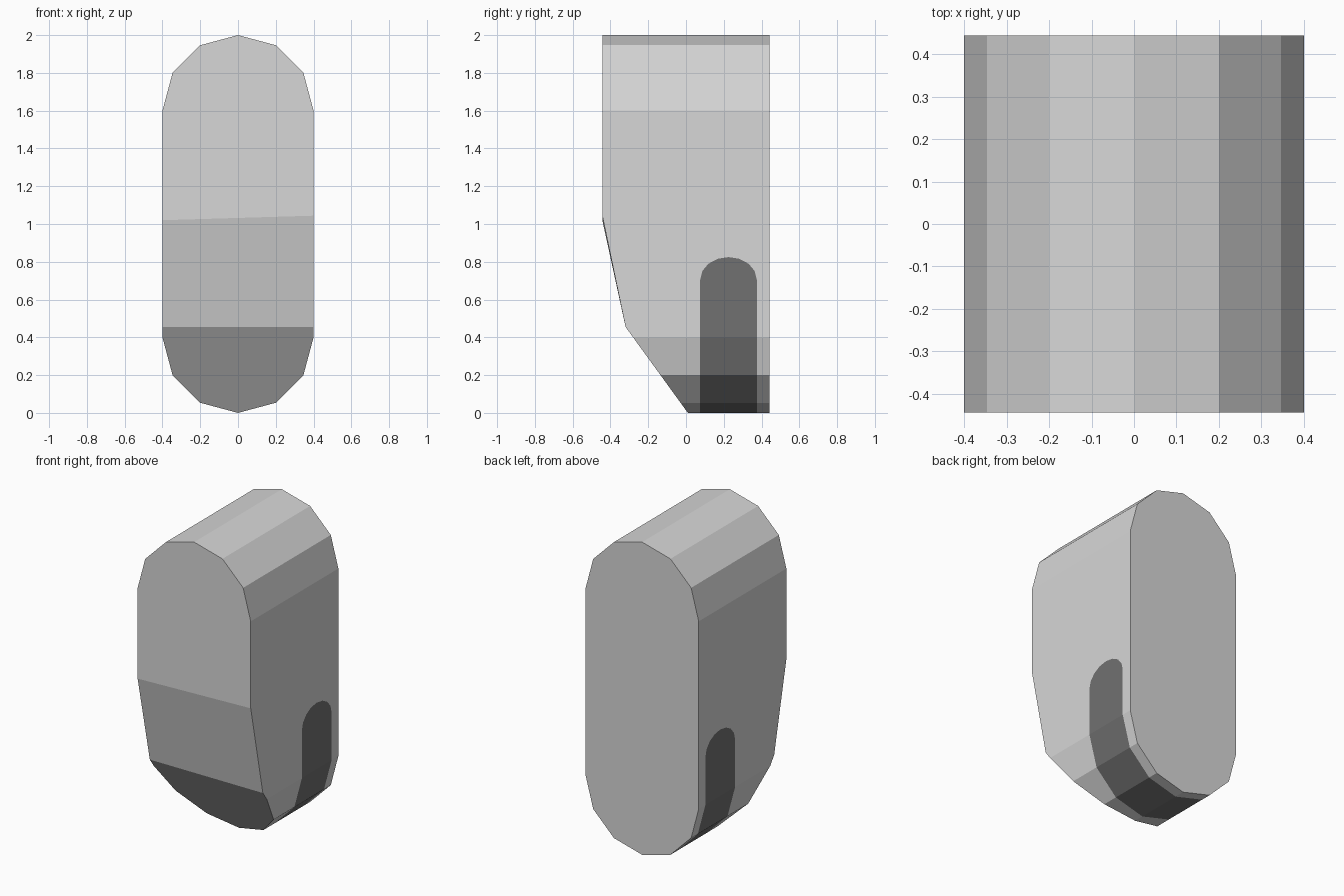
import bpy, bmesh, math
from mathutils import Vector

if "Cube" in bpy.data.objects:
    bpy.data.objects.remove(bpy.data.objects["Cube"])

R, HALF_Y, HEIGHT = 0.4, 0.443, 2.0


def material(name, value):
    m = bpy.data.materials.new(name)
    m.diffuse_color = (value, value, value, 1)
    m.use_nodes = True
    m.node_tree.nodes["Principled BSDF"].inputs["Base Color"].default_value = m.diffuse_color
    return m


bm = bmesh.new()

# Capsule outline with twelve-sided rounded ends, extruded front to back
outline = []
for centre, start in ((HEIGHT - R, 0), (R, 180)):
    for i in range(7):
        a = math.radians(start + 30 * i)
        outline.append((R * math.cos(a), centre + R * math.sin(a)))
back = bm.faces.new([bm.verts.new((x, HALF_Y, z)) for x, z in outline])
ext = bmesh.ops.extrude_face_region(bm, geom=[back], use_keep_orig=True)
bmesh.ops.translate(bm, vec=(0, -2 * HALF_Y, 0),
                    verts=[g for g in ext["geom"] if isinstance(g, bmesh.types.BMVert)])

# Two sloping cuts on the lower front
EDGE_Z = 1.032
slope = [(-HALF_Y, EDGE_Z), (-0.32, 0.455), (0.01, 0.0)]
for (y0, z0), (y1, z1) in zip(slope, slope[1:]):
    cut = bmesh.ops.bisect_plane(bm, geom=bm.verts[:] + bm.edges[:] + bm.faces[:],
                                 dist=1e-5, plane_co=(0, y0, z0),
                                 plane_no=Vector((0, z1 - z0, y0 - y1)).normalized(),
                                 clear_outer=True)
    rim = [e for e in cut["geom_cut"] if isinstance(e, bmesh.types.BMEdge) and e.is_boundary]
    bmesh.ops.edgeloop_fill(bm, edges=rim)

# The upper crease is slightly tilted
for v in bm.verts:
    if abs(v.co.z - EDGE_Z) < 1e-3 and v.co.y < -0.4:
        v.co.z += 0.03 * v.co.x
bmesh.ops.recalc_face_normals(bm, faces=bm.faces[:])

# Dark band under the bottom and up both sides, cut with an arched top
arch = [(0.225 + 0.15 * math.cos(math.pi * i / 8), 0.705 + 0.12 * math.sin(math.pi * i / 8))
        for i in range(9)]
arch = [(0.375, -0.1)] + arch + [(0.075, -0.1)]
inside = [f for f in bm.faces if abs(f.normal.y) < 0.1]
for (y0, z0), (y1, z1) in zip(arch, arch[1:]):
    co, no = Vector((0, y0, z0)), Vector((0, z1 - z0, y0 - y1)).normalized()
    geom = set(inside)
    for f in inside:
        geom.update(f.edges)
        geom.update(f.verts)
    res = bmesh.ops.bisect_plane(bm, geom=list(geom), dist=1e-5, plane_co=co, plane_no=no)
    faces = set(inside) | {g for g in res["geom"] if isinstance(g, bmesh.types.BMFace)}
    inside = [f for f in faces if f.is_valid and abs(f.normal.y) < 0.1
              and (f.calc_center_median() - co).dot(no) < 0]
for f in inside:
    f.material_index = 1

mesh = bpy.data.meshes.new("capsule_body")
bm.to_mesh(mesh)
bm.free()
mesh.materials.append(material("light grey", 0.68))
mesh.materials.append(material("dark grey", 0.165))
bpy.context.collection.objects.link(bpy.data.objects.new("capsule_body", mesh))
